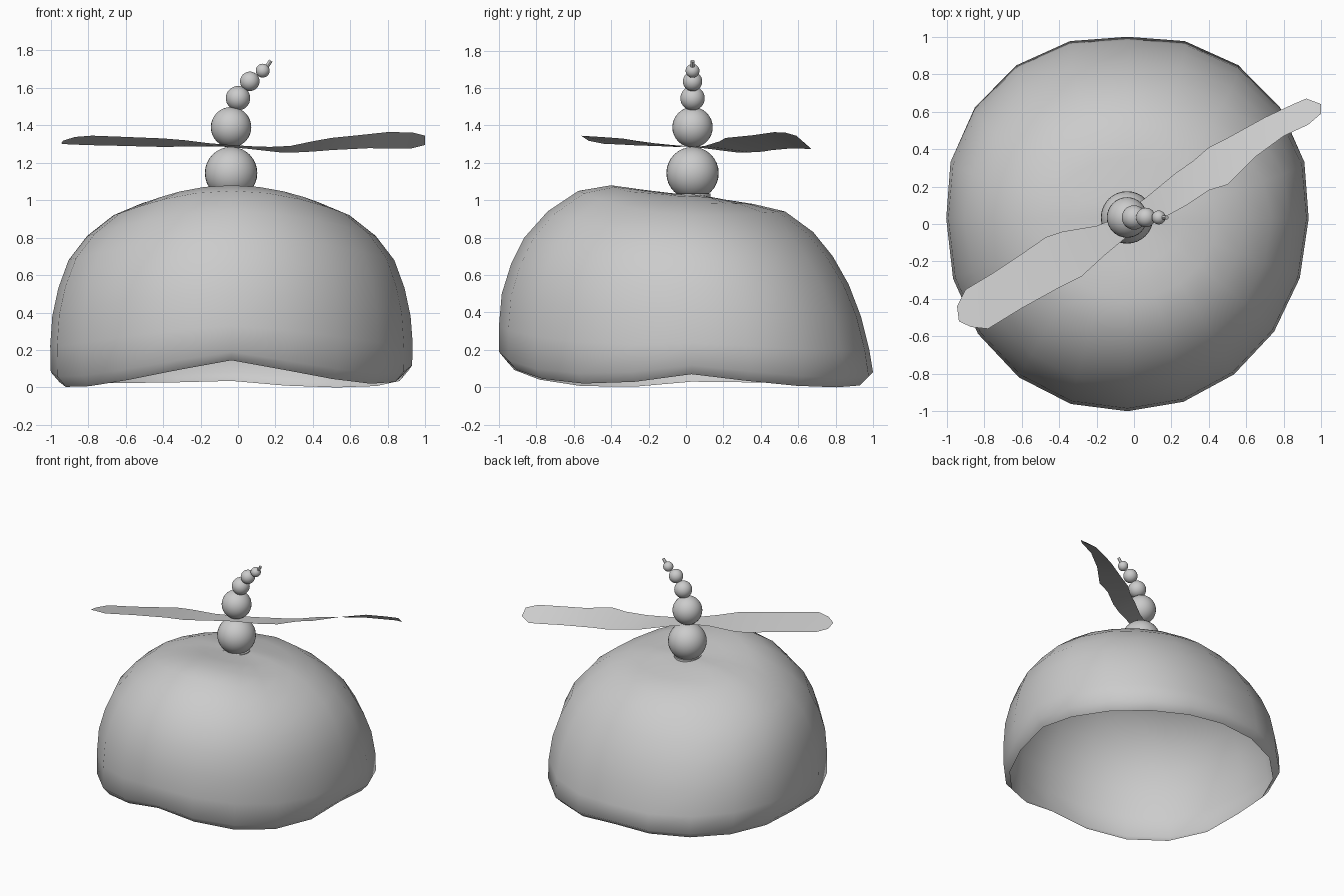
import bpy, math
from mathutils import Vector

if "Cube" in bpy.data.objects:
    bpy.data.objects.remove(bpy.data.objects["Cube"])

CX, CY = -0.035, 0.03   # axis of the cap and bead stem


def make_mesh(name, verts, faces):
    me = bpy.data.meshes.new(name)
    me.from_pydata(verts, [], faces)
    me.update()
    ob = bpy.data.objects.new(name, me)
    bpy.context.collection.objects.link(ob)
    for p in me.polygons:
        p.use_smooth = True
    return ob


# Cap: rings blended between side (radius, z), front (y, z) and back (y, z) profiles
SEG = 20
rows = [
    ((.92, .05), (-.955, .145), (.95, .035)),
    ((.965, .10), (-1.0, .19), (1.0, .08)),
    ((.968, .23), (-1.0, .33), (.98, .20)),
    ((.957, .38), (-.985, .50), (.935, .38)),
    ((.925, .53), (-.935, .66), (.87, .55)),
    ((.87, .68), (-.865, .80), (.785, .70)),
    ((.77, .81), (-.74, .94), (.68, .83)),
    ((.63, .92), (-.575, 1.05), (.53, .94)),
    ((.475, .985), (-.40, 1.08), (.36, .98)),
    ((.30, 1.02), (-.22, 1.055), (.20, 1.005)),
    ((.12, 1.03), (-.07, 1.037), (.12, 1.02)),
]
dip = [1.0, 0.9, 0.35] + [0.0] * 8          # wavy rim fades out upward
swell = [1, 1, 1, .9, .6, .2, -.4, -1, -1.3, -1, 0]  # boxiness fades out upward
verts, faces = [], []
for (side, front, back), d, b in zip(rows, dip, swell):
    for k in range(SEG):
        a = 2 * math.pi * k / SEG
        s, c = math.sin(a), math.cos(a)
        end = back if c > 0 else front
        diag = abs(math.sin(2 * a))
        if c > 0:
            low, fat = (.056 if s > 0 else .005), .045
        else:
            low, fat = (.083, .0) if s > 0 else (.063, .02)
        bulge = 1 + fat * b * diag
        z = end[1] * c * c + side[1] * s * s + d * (.02 * s - low * diag)
        verts.append((CX + side[0] * s * bulge,
                      CY + abs(end[0] - CY) * c * bulge, max(z, 0)))
n = len(rows)
for i in range(n - 1):
    for k in range(SEG):
        k2 = (k + 1) % SEG
        faces.append((i * SEG + k2, i * SEG + k, (i + 1) * SEG + k, (i + 1) * SEG + k2))
verts.append((CX, CY, 1.025))
top = (n - 1) * SEG
for k in range(SEG):
    faces.append((top + (k + 1) % SEG, top + k, len(verts) - 1))
make_mesh("cap_dome", verts, faces)

# Propeller: one thin twisted sheet, (upper edge x, y, z), (lower edge x, y, z)
blade = [
    ((-.945, -.44, 1.302), (-.935, -.52, 1.318)),
    ((-.90, -.35, 1.298), (-.87, -.55, 1.338)),
    ((-.75, -.26, 1.293), (-.78, -.56, 1.345)),
    ((-.60, -.16, 1.29), (-.60, -.45, 1.338)),
    ((-.47, -.07, 1.286), (-.40, -.34, 1.33)),
    ((-.38, -.04, 1.285), (-.28, -.28, 1.32)),
    ((-.20, -.01, 1.288), (-.16, -.17, 1.305)),
    ((-.10, .03, 1.288), (-.04, -.07, 1.295)),
    ((.05, .13, 1.275), (.08, .00, 1.288)),
    ((.22, .27, 1.256), (.17, .04, 1.285)),
    ((.32, .34, 1.256), (.28, .10, 1.29)),
    ((.40, .41, 1.26), (.40, .18, 1.315)),
    ((.50, .46, 1.268), (.50, .21, 1.333)),
    ((.70, .57, 1.278), (.65, .36, 1.348)),
    ((.85, .64, 1.275), (.80, .47, 1.364)),
    ((.92, .67, 1.275), (.93, .53, 1.362)),
    ((1.0, .64, 1.295), (1.0, .59, 1.345)),
]
pv = [p for row in blade for p in row]
make_mesh("propeller", pv, [(2 * i, 2 * i + 1, 2 * i + 3, 2 * i + 2)
                            for i in range(len(blade) - 1)])


def cylinder(name, p, q, r, sides):
    p, q = Vector(p), Vector(q)
    bpy.ops.mesh.primitive_cylinder_add(vertices=sides, radius=r, depth=(q - p).length,
                                        location=(p + q) / 2)
    ob = bpy.context.object
    ob.name = name
    ob.rotation_euler = (q - p).to_track_quat('Z', 'Y').to_euler()
    bpy.ops.object.shade_smooth_by_angle()


# Collar, beads shrinking along the bent stem, and pin at the tip
cylinder("collar", (CX, CY, 1.01), (CX, CY, 1.035), 0.1, 24)
for i, (x, z, r) in enumerate([(-.037, 1.145, .14), (-.037, 1.39, .108), (0, 1.545, .065),
                               (.063, 1.635, .052), (.132, 1.692, .037)]):
    bpy.ops.mesh.primitive_uv_sphere_add(segments=32, ring_count=16, radius=r,
                                         location=(x, CY + .005, z))
    bpy.context.object.name = f"bead_{i + 1}"
    bpy.ops.object.shade_smooth()
cylinder("tip_pin", (.145, CY + .005, 1.70), (.175, CY + .005, 1.745), 0.011, 12)
